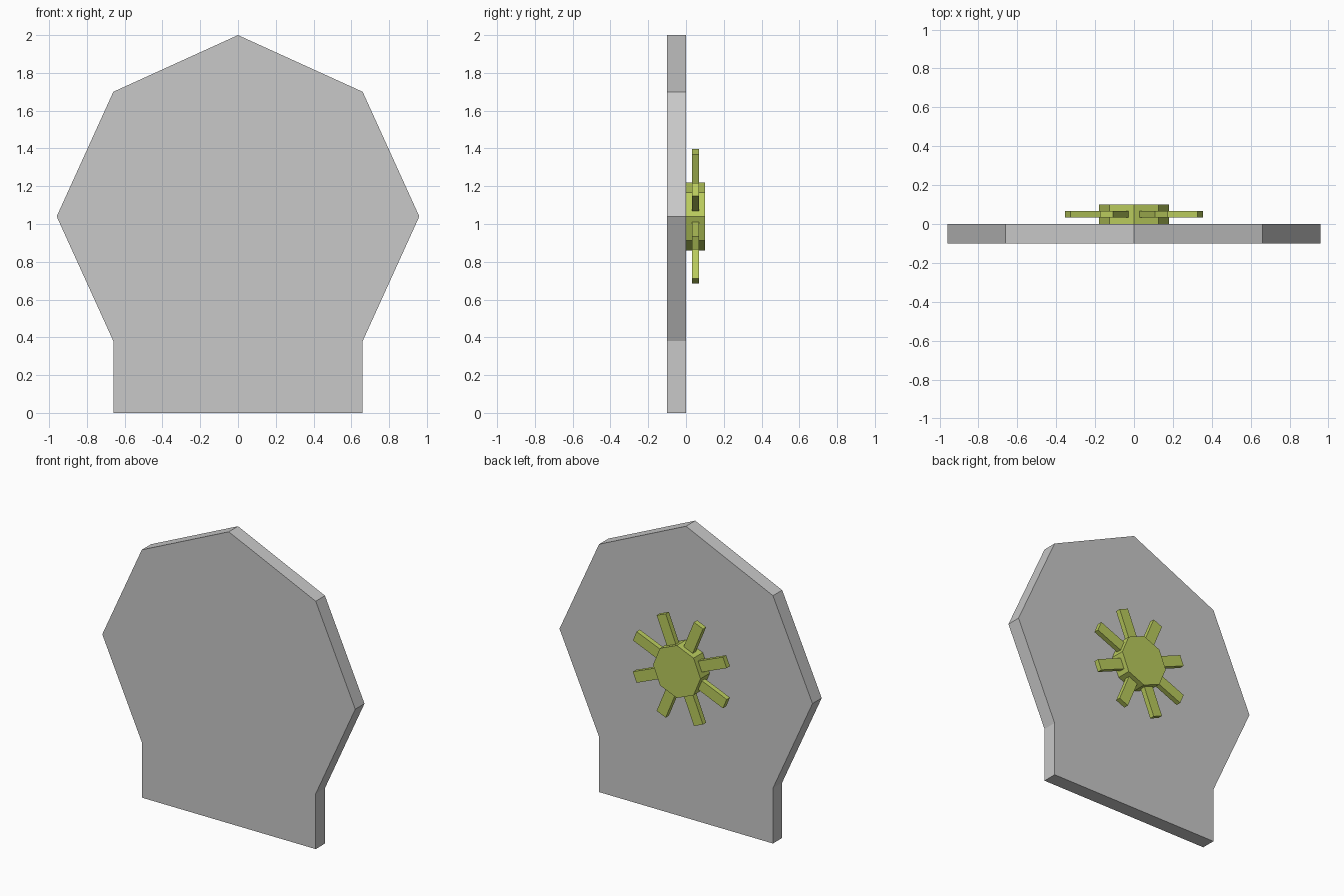
import bpy, bmesh, math
from mathutils import Matrix, Vector

cube = bpy.data.objects.get("Cube")
if cube:
    bpy.data.objects.remove(cube, do_unlink=True)

CENTRE_Z = 1.04


def material(name, rgb):
    mat = bpy.data.materials.new(name)
    mat.use_nodes = True
    colour = (*rgb, 1)
    mat.diffuse_color = colour
    mat.node_tree.nodes["Principled BSDF"].inputs["Base Color"].default_value = colour
    return mat


def add_object(name, bm, mat):
    bmesh.ops.recalc_face_normals(bm, faces=bm.faces)
    mesh = bpy.data.meshes.new(name)
    bm.to_mesh(mesh)
    bm.free()
    mesh.materials.append(mat)
    obj = bpy.data.objects.new(name, mesh)
    bpy.context.collection.objects.link(obj)
    return obj


def prism(name, outline, y0, y1, mat):
    """Extrude an (x, z) outline along y."""
    bm = bmesh.new()
    face = bm.faces.new([bm.verts.new((x, y0, z)) for x, z in outline])
    new = bmesh.ops.extrude_face_region(bm, geom=[face])["geom"]
    moved = [v for v in new if isinstance(v, bmesh.types.BMVert)]
    bmesh.ops.translate(bm, verts=moved, vec=(0, y1 - y0, 0))
    return add_object(name, bm, mat)


def octagon(rx, rz, steps):
    return [(rx * math.sin(k * math.pi / 4) if k % 4 else 0,
             CENTRE_Z + rz * math.cos(k * math.pi / 4)) for k in steps]


grey = material("stone grey", (0.58, 0.58, 0.58))
green = material("olive green", (0.49, 0.60, 0.11))

# Back plate: half outline mirrored, octagon standing on a square foot
half = [(0.66, 0), (0.66, 0.38), (0.96, CENTRE_Z), (0.66, 1.70)]
outline = half + [(0, 2.0)] + [(-x, z) for x, z in reversed(half)]
prism("back_plate", outline, -0.1, 0, grey)

# Octagonal hub on the rear
prism("hub", octagon(0.18, 0.18, range(8)), 0, 0.1, green)

# Eight spokes, one from the middle of each hub side
inner, outer, width, depth = 0.10, 0.37, 0.074, 0.035
for k in range(8):
    bm = bmesh.new()
    bmesh.ops.create_cube(bm, size=1)
    bmesh.ops.scale(bm, vec=(outer - inner, depth, width), verts=bm.verts)
    bmesh.ops.translate(bm, vec=((outer + inner) / 2, 0, 0), verts=bm.verts)
    turn = Matrix.Rotation(math.radians(22.5 + 45 * k), 4, "Y")
    bm.transform(Matrix.Translation(Vector((0, 0.05, CENTRE_Z))) @ turn)
    add_object(f"spoke_{k + 1}", bm, green)
